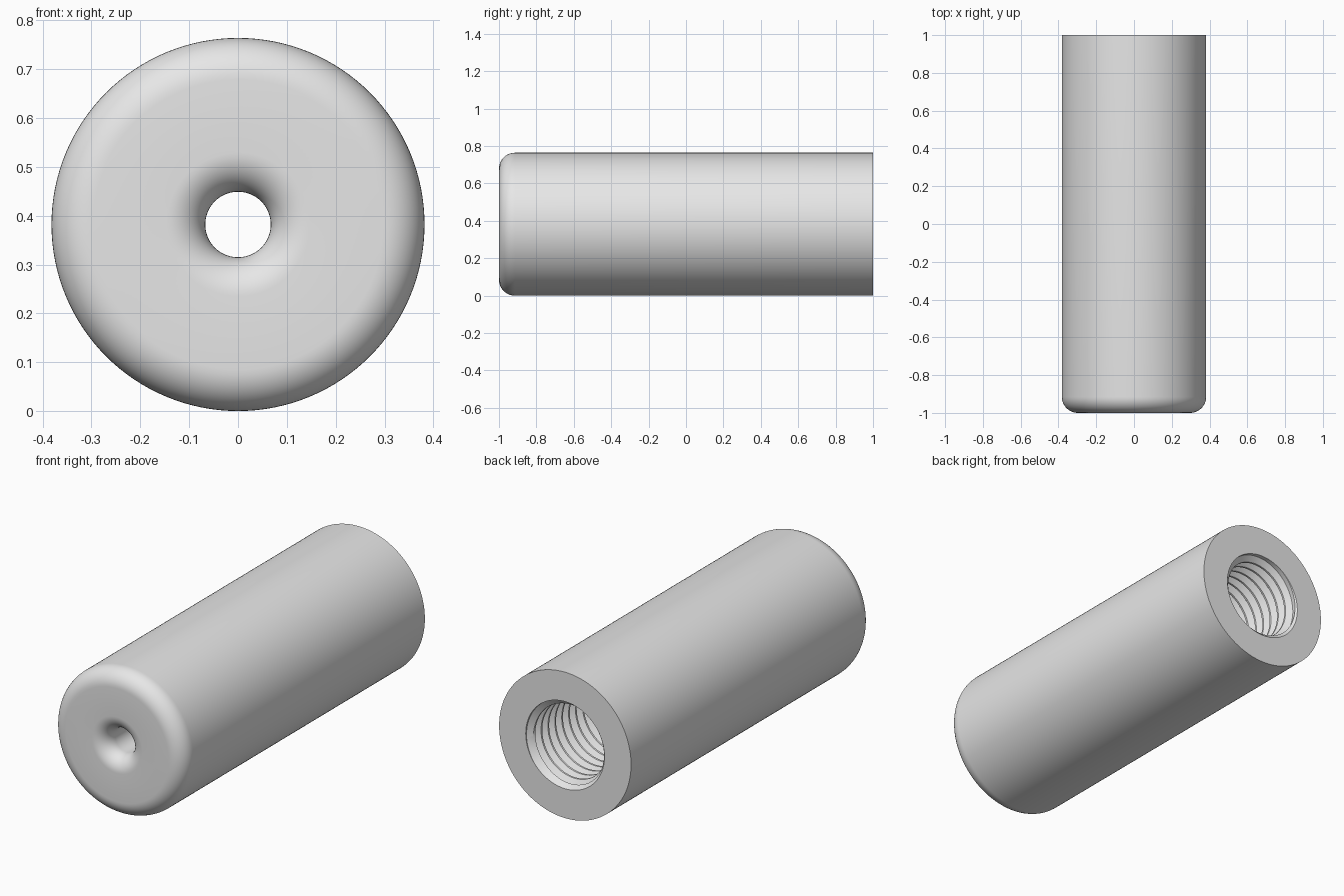
import bpy
import bmesh
from math import sin, cos, pi, radians

cube = bpy.data.objects.get("Cube")
if cube:
    bpy.data.objects.remove(cube, do_unlink=True)

SEGMENTS = 128
RADIUS = 0.382          # outer radius of the sleeve
FILLET = 0.085          # rounded front rim
HOLE = 0.067            # narrow front hole
FLARE = 0.08            # rounded mouth of the front hole
MAJOR, MINOR = 0.228, 0.198   # thread root and crest radii
PITCH = 0.057
THREAD_END = 0.1        # y where the threaded bore stops


def arc(cr, cy, radius, start, end, steps=12):
    """Quarter arc in the (radius, y) plane."""
    angles = [radians(start + (end - start) * i / steps) for i in range(steps + 1)]
    return [(cr + radius * cos(a), cy + radius * sin(a)) for a in angles]


def sweep(bm, rows, point):
    """Grid of faces around the y axis; point(row, turn) gives (radius, y)."""
    grid = []
    for row in rows:
        ring = []
        for s in range(SEGMENTS + 1):
            turn = s / SEGMENTS
            r, y = point(row, turn)
            a = 2 * pi * turn
            ring.append(bm.verts.new((r * cos(a), y, r * sin(a) + RADIUS)))
        grid.append(ring)
    for low, high in zip(grid, grid[1:]):
        for s in range(SEGMENTS):
            bm.faces.new((low[s], low[s + 1], high[s + 1], high[s]))


def thread_point(row, turn):
    """Helical ridge, clipped and chamfered at both ends of the bore."""
    r, step = row
    y = min(max(1 - (step + turn) * PITCH, THREAD_END), 1)
    return max(r, MAJOR - (1 - y), MAJOR - (y - THREAD_END)), y


bm = bmesh.new()

# Outer sleeve, rounded rim, flared hole and floor of the bore
profile = [(MAJOR, 1), (RADIUS, 1)]
profile += arc(RADIUS - FILLET, -1 + FILLET, FILLET, 0, -90)
profile += arc(HOLE + FLARE, -1 + FLARE, FLARE, -90, -180)
profile += [(HOLE, THREAD_END), (MAJOR, THREAD_END)]
sweep(bm, profile, lambda row, turn: row)

# Internal screw thread
turns = int((1 - THREAD_END) / PITCH) + 3
ridge = [(MAJOR, 0), (MAJOR, 0.12), (MINOR, 0.47), (MINOR, 0.65)]
rows = [(r, k + t) for k in range(-2, turns) for r, t in ridge]
sweep(bm, rows, thread_point)

bmesh.ops.remove_doubles(bm, verts=bm.verts[:], dist=0.00005)
bmesh.ops.recalc_face_normals(bm, faces=bm.faces[:])

mesh = bpy.data.meshes.new("threaded_sleeve")
bm.to_mesh(mesh)
bm.free()
sleeve = bpy.data.objects.new("threaded_sleeve", mesh)
bpy.context.collection.objects.link(sleeve)

# Plain grey material
grey = bpy.data.materials.new("light_grey")
grey.use_nodes = True
colour = (0.8, 0.8, 0.8, 1)
grey.diffuse_color = colour
grey.node_tree.nodes["Principled BSDF"].inputs["Base Color"].default_value = colour
mesh.materials.append(grey)

bpy.ops.object.select_all(action="DESELECT")
sleeve.select_set(True)
bpy.context.view_layer.objects.active = sleeve
bpy.ops.object.shade_smooth_by_angle(angle=radians(30))
